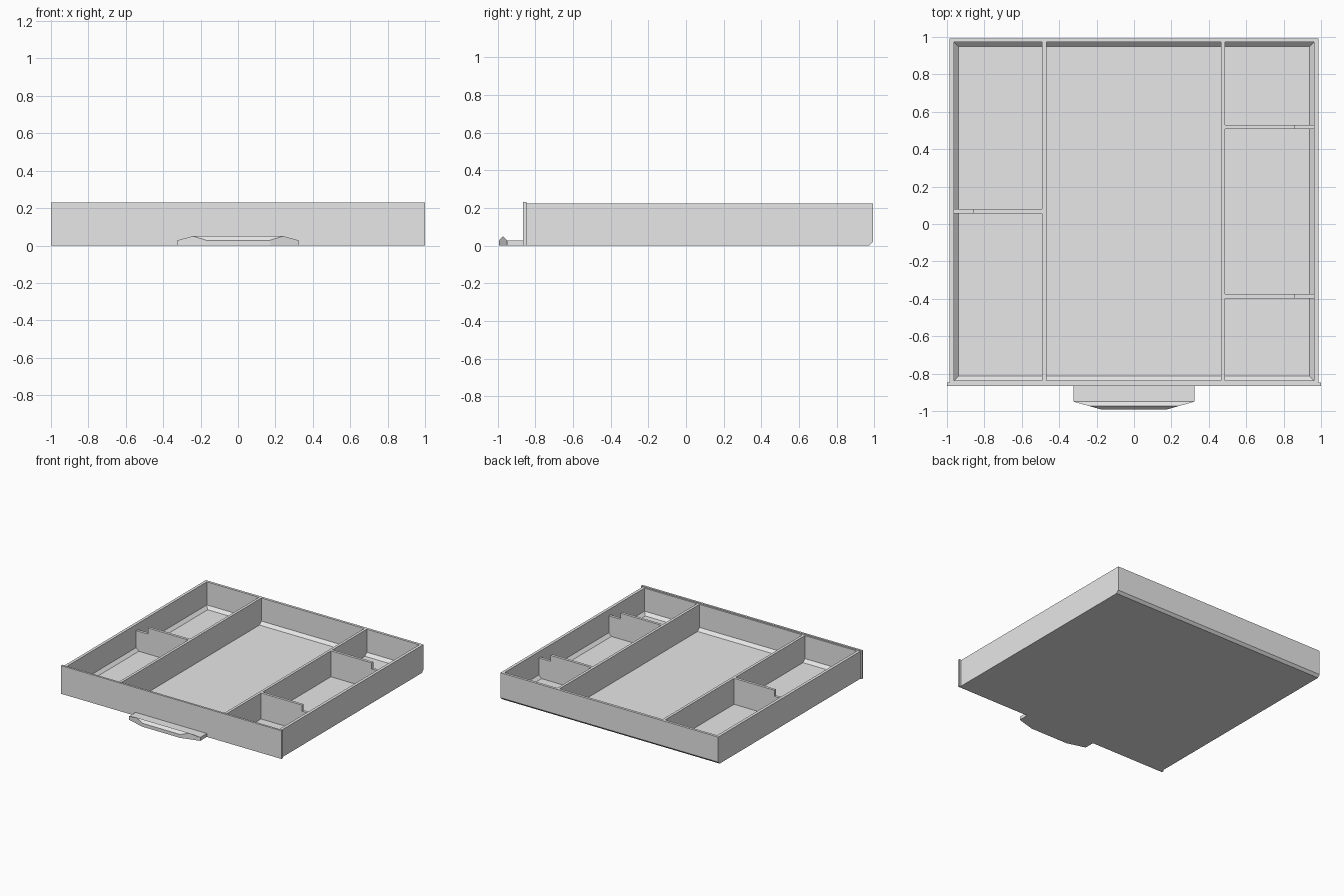
import bpy, bmesh
from mathutils import Vector

cube = bpy.data.objects.get("Cube")
if cube:
    bpy.data.objects.remove(cube, do_unlink=True)

grey = bpy.data.materials.new("light_grey")
grey.use_nodes = True
grey.diffuse_color = (0.8, 0.8, 0.8, 1)
grey.node_tree.nodes["Principled BSDF"].inputs["Base Color"].default_value = (0.8, 0.8, 0.8, 1)

TOP = 0.225          # height of the tray walls and dividers
FLOOR = 0.012
SIDE, FRONT, BACK = 0.987, -0.85, 0.993
IN_SIDE, IN_FRONT, IN_BACK = 0.963, -0.838, 0.972


def finish(name, bm):
    bmesh.ops.recalc_face_normals(bm, faces=bm.faces)
    mesh = bpy.data.meshes.new(name)
    bm.to_mesh(mesh)
    bm.free()
    mesh.materials.append(grey)
    obj = bpy.data.objects.new(name, mesh)
    bpy.context.collection.objects.link(obj)
    return obj


def prism(points, offset):
    """Solid made by pushing a flat outline along an offset."""
    bm = bmesh.new()
    face = bm.faces.new([bm.verts.new(p) for p in points])
    moved = bmesh.ops.extrude_face_region(bm, geom=[face], use_keep_orig=True)["geom"]
    verts = [g for g in moved if isinstance(g, bmesh.types.BMVert)]
    bmesh.ops.translate(bm, verts=verts, vec=offset)
    return bm


def box(name, x0, x1, y0, y1, z0, z1):
    outline = [(x0, y0, z0), (x1, y0, z0), (x1, y1, z0), (x0, y1, z0)]
    return finish(name, prism(outline, (0, 0, z1 - z0)))


# Tray: rectangular rings lofted up the outside and down the inside
bm = bmesh.new()
slope = 0.024
rings = [
    (SIDE, FRONT, BACK - 0.02, 0),
    (SIDE, FRONT, BACK, 0.02),
    (SIDE, FRONT, BACK, TOP),
    (IN_SIDE, IN_FRONT, IN_BACK, TOP),
    (IN_SIDE, IN_FRONT, IN_BACK, FLOOR + slope),
    (IN_SIDE - slope, IN_FRONT + slope, IN_BACK - slope, FLOOR),
]
loops = [[bm.verts.new(p) for p in ((-x, f, z), (x, f, z), (x, b, z), (-x, b, z))]
         for x, f, b, z in rings]
for low, high in zip(loops, loops[1:]):
    for i in range(4):
        j = (i + 1) % 4
        bm.faces.new((low[i], low[j], high[j], high[i]))
bm.faces.new(loops[0])
bm.faces.new(loops[-1])
finish("tray", bm)

# Front panel, a little wider and taller than the tray
box("front_panel", -1, 1, -0.865, -0.848, 0, 0.231)

# Long dividers running front to back
box("right_long_divider", -0.491, -0.469, IN_FRONT, IN_BACK, FLOOR, TOP)
box("left_long_divider", 0.465, 0.487, IN_FRONT, IN_BACK, FLOOR, TOP)


# Cross dividers, each with a step down beside the outer wall
def cross_divider(name, side, inner, y):
    step, low = 0.857, TOP - 0.05
    outline = [(inner, FLOOR), (IN_SIDE, FLOOR), (IN_SIDE, low),
               (step, low), (step, TOP), (inner, TOP)]
    finish(name, prism([(side * x, y - 0.011, z) for x, z in outline], (0, 0.022, 0)))


cross_divider("right_cross_divider", -1, 0.48, 0.068)
cross_divider("left_back_cross_divider", 1, 0.476, 0.519)
cross_divider("left_front_cross_divider", 1, 0.476, -0.386)

# Handle: flat plate with a raised lip, its front corners cut off at an angle
half = 0.323
profile = [(-0.865, 0), (-0.865, 0.028), (-0.95, 0.028),
           (-0.973, 0.05), (-0.993, 0.028), (-0.993, 0)]
bm = prism([(-half, y, z) for y, z in profile], (2 * half, 0, 0))
for side in (-1, 1):
    cut = bmesh.ops.bisect_plane(
        bm, geom=bm.verts[:] + bm.edges[:] + bm.faces[:], clear_outer=True,
        plane_co=Vector((side * half, -0.95, 0)),
        plane_no=Vector((side * 0.043, -0.153, 0)).normalized())
    edges = [g for g in cut["geom_cut"] if isinstance(g, bmesh.types.BMEdge)]
    bmesh.ops.holes_fill(bm, edges=edges)
finish("handle", bm)
